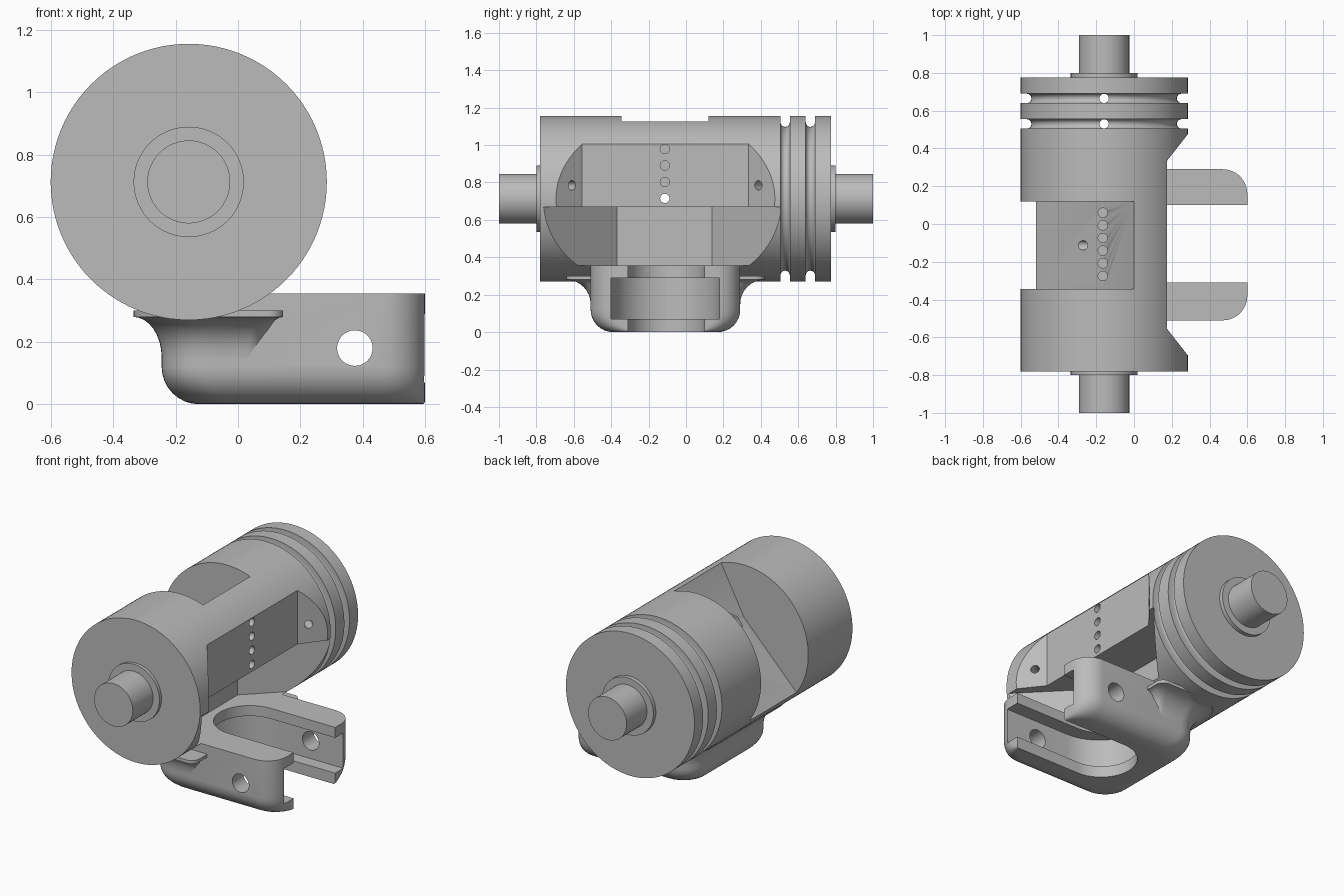
import bpy, bmesh, math
from mathutils import Vector

cube = bpy.data.objects.get("Cube")
if cube:
    bpy.data.objects.remove(cube)

grey = bpy.data.materials.new("plain grey")
grey.use_nodes = True
grey.diffuse_color = (0.5, 0.5, 0.5, 1)
grey.node_tree.nodes["Principled BSDF"].inputs["Base Color"].default_value = (0.5, 0.5, 0.5, 1)

AX, AZ, R = -0.158, 0.713, 0.443   # barrel axis and radius
cutters = []


def finish(bm, name):
    bmesh.ops.recalc_face_normals(bm, faces=bm.faces)
    mesh = bpy.data.meshes.new(name)
    bm.to_mesh(mesh)
    bm.free()
    mesh.materials.append(grey)
    obj = bpy.data.objects.new(name, mesh)
    bpy.context.collection.objects.link(obj)
    return obj


def loft(name, rings):
    """Skin a stack of equal-length rings and cap both ends."""
    bm = bmesh.new()
    rows = [[bm.verts.new(p) for p in ring] for ring in rings]
    n = len(rows[0])
    for a, b in zip(rows, rows[1:]):
        for i in range(n):
            j = (i + 1) % n
            bm.faces.new((a[i], a[j], b[j], b[i]))
    bm.faces.new(rows[0])
    bm.faces.new(rows[-1])
    return finish(bm, name)


def lathe(name, profile, n=96):
    """Turn (y, radius) pairs around the barrel axis."""
    turn = [2 * math.pi * i / n for i in range(n)]
    return loft(name, [[(AX + r * math.cos(t), y, AZ + r * math.sin(t)) for t in turn]
                       for y, r in profile])


def prism_z(name, points, lo, hi):
    return loft(name, [[(x, y, z) for x, y in points] for z in (lo, hi)])


def prism_y(name, points, lo, hi):
    return loft(name, [[(x, y, z) for x, z in points] for y in (lo, hi)])


def drill(name, start, end, r, n=24):
    start, end = Vector(start), Vector(end)
    d = end - start
    u = d.orthogonal().normalized()
    v = d.normalized().cross(u)
    turn = [2 * math.pi * i / n for i in range(n)]
    return loft(name, [[p + u * r * math.cos(t) + v * r * math.sin(t) for t in turn]
                       for p in (start, end)])


def rounded(x0, x1, y0, y1, back, front, n=10):
    """Plan outline with separate back (-x) and front (+x) corner radii."""
    pts = []
    corners = ((x1 - front, y1 - front, front), (x0 + back, y1 - back, back),
               (x0 + back, y0 + back, back), (x1 - front, y0 + front, front))
    for q, (cx, cy, r) in enumerate(corners):
        for i in range(n + 1):
            t = math.pi / 2 * (q + i / n)
            pts.append((cx + r * math.cos(t), cy + r * math.sin(t)))
    return pts


def cut(obj, tools):
    bpy.context.view_layer.objects.active = obj
    for tool in tools:
        tool.hide_render = True
        mod = obj.modifiers.new("cut", 'BOOLEAN')
        mod.operation, mod.solver, mod.object = 'DIFFERENCE', 'EXACT', tool
        bpy.ops.object.modifier_apply(modifier=mod.name)
        if tool not in cutters:
            cutters.append(tool)


# Barrel with two round-bottomed cable grooves
grooves = (0.53, 0.665)
profile = [(-0.78, R)]
for g in grooves:
    profile.append((g - 0.025, R))
    for i in range(9):
        t = math.pi * i / 8
        profile.append((g - 0.025 * math.cos(t), R - 0.033 - 0.025 * math.sin(t)))
    profile.append((g + 0.025, R))
profile.append((0.775, R))
barrel = lathe("barrel", profile)

# End collars and shafts
parts = [barrel]
for side, label in ((-1, "front"), (1, "back")):
    parts.append(lathe(label + "_collar", [(side * 0.76, 0.177), (side * 0.8, 0.177)], 64))
    parts.append(lathe(label + "_shaft", [(side * 0.76, 0.133), (side, 0.133)], 64))

# Forked bracket with rounded lower edges
rings = []
for i in range(9):
    t = math.pi / 2 * i / 8
    inset = 0.12 * (1 - math.sin(t))
    z = 0.12 * (1 - math.cos(t))
    rings.append([(x, y, z) for x, y in
                  rounded(-0.245 + inset, 0.6, -0.51 + inset, 0.29 - inset, 0.14, 0.13)])
rings.append([(x, y, 0.355) for x, y in rounded(-0.245, 0.6, -0.51, 0.29, 0.14, 0.13)])
bracket = loft("fork_bracket", rings)

# Flared fillet between bracket and barrel
rings = []
for i in range(9):
    t = math.pi / 2 * i / 8
    o = 0.13 * (1 - math.cos(t))
    z = 0.15 + 0.13 * math.sin(t)
    rings.append([(x, y, z) for x, y in
                  rounded(-0.245 - 0.7 * o, 0.08 + 0.5 * o, -0.51 - o, 0.29 + o, 0.14 + 0.5 * o, 0.05)])
rings.append([(x, y, 0.3) for x, y, z in rings[-1]])
fillet = loft("bracket_fillet", rings)
parts += [bracket, fillet]

# Fork slot: narrow through slot and wider inner channel
slots = [prism_z("slot_cutter", rounded(-0.05, 0.8, -0.31, 0.1, 0.2045, 0.02), -0.1, 0.36),
         prism_z("channel_cutter", rounded(-0.13, 0.8, -0.4, 0.18, 0.2895, 0.02), 0.07, 0.29)]
pin = drill("pin_hole_cutter", (0.375, -0.8, 0.18), (0.375, 0.6, 0.18), 0.057, 48)
cut(bracket, slots + [pin])
cut(fillet, slots)

# Barrel pockets: rear wedge, flat front pocket, and clearance beneath it
tools = [
    prism_y("wedge_cutter", [(AX, 0.83), (0.1, 1.315), (-0.8, 1.315), (-0.8, 0.17)], -0.345, 0.12),
    prism_z("pocket_cutter", [(0.175, -0.555), (0.375, -0.81), (0.375, 0.59), (0.175, 0.335)], 0.66, 1.3),
    prism_z("clearance_cutter", [(-0.1, -0.37), (0.35, -0.83), (0.35, 0.575), (-0.1, 0.14)], 0.355, 0.67)]

# Small drilled holes
for i in range(4):
    z = 0.715 + 0.088 * i
    tools.append(drill("wall_hole", (0.3, -0.113, z), (-0.5 if i == 0 else 0.06, -0.113, z), 0.025))
for i in range(6):
    y = 0.06 - 0.067 * i
    tools.append(drill("wedge_hole", (-0.165, y, 0.9), (-0.165, y, 0.74), 0.025))
for y, s in ((-0.61, 1), (0.385, -1)):
    tools.append(drill("flank_hole", (0.274, y + s * 0.044, 0.785), (0.12, y - s * 0.077, 0.785), 0.025))
for g in grooves:
    tools.append(drill("groove_hole", (AX, g, 0.1), (AX, g, 1.3), 0.0245))
cut(barrel, tools + slots)

for tool in cutters:
    bpy.data.objects.remove(tool)

# Smooth curved faces, keep edges crisp
bpy.ops.object.select_all(action='DESELECT')
for obj in parts:
    obj.select_set(True)
bpy.context.view_layer.objects.active = barrel
bpy.ops.object.shade_smooth_by_angle(angle=math.radians(30))
